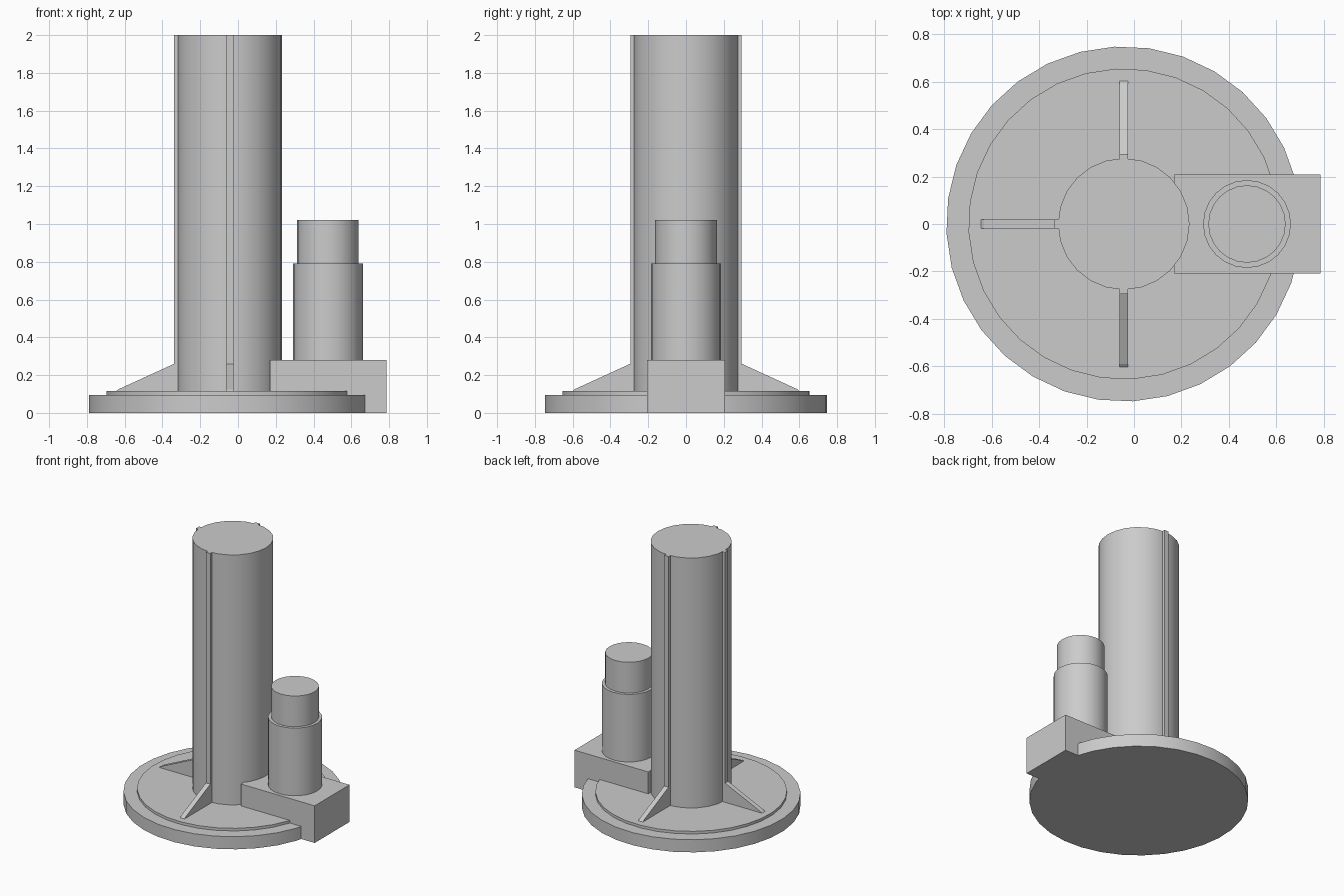
import bpy
import math

cube = bpy.data.objects.get("Cube")
if cube:
    bpy.data.objects.remove(cube, do_unlink=True)

CX = -0.043  # axis of the base and column

grey = bpy.data.materials.new("plain_grey")
grey.use_nodes = True
grey.diffuse_color = (0.6, 0.6, 0.6, 1)
grey.node_tree.nodes["Principled BSDF"].inputs["Base Color"].default_value = (0.6, 0.6, 0.6, 1)


def cylinder(name, x, radius, z0, z1, sides, turn=0):
    bpy.ops.mesh.primitive_cylinder_add(
        vertices=sides, radius=radius, depth=z1 - z0,
        location=(x, 0, (z0 + z1) / 2), rotation=(0, 0, math.radians(turn)))
    ob = bpy.context.object
    ob.name = name
    ob.data.materials.append(grey)
    bpy.ops.object.shade_smooth_by_angle(angle=math.radians(30))
    return ob


def extrusion(name, profile, width):
    """Flat plate: an (x, z) profile given thickness across y."""
    n = len(profile)
    verts = [(x, y, z) for y in (-width / 2, width / 2) for x, z in profile]
    faces = [tuple(range(n)), tuple(reversed(range(n, 2 * n)))]
    faces += [(i, i + n, (i + 1) % n + n, (i + 1) % n) for i in range(n)]
    mesh = bpy.data.meshes.new(name)
    mesh.from_pydata(verts, [], faces)
    mesh.materials.append(grey)
    ob = bpy.data.objects.new(name, mesh)
    bpy.context.collection.objects.link(ob)
    return ob


# Round base with raised pad, and the tall column
cylinder("base_plate", CX, 0.748, 0, 0.095, 32, 3)
cylinder("raised_pad", CX, 0.655, 0.09, 0.115, 32, 3)
cylinder("column", CX, 0.277, 0.1, 2.0, 24)

# Three ribs: a thin strip up the column with a sloped foot
rib = [(0.2, 0.1), (0.62, 0.1), (0.59, 0.115 + 0.01), (0.295, 0.26), (0.295, 2.0), (0.2, 2.0)]
for side, angle in (("back", 90), ("right", 180), ("front", 270)):
    ob = extrusion("rib_" + side, rib, 0.037)
    ob.location.x = CX
    ob.rotation_euler.z = math.radians(angle)

# Drive housing and the stepped motor standing on it
extrusion("drive_housing", [(0.17, 0), (0.785, 0), (0.785, 0.28), (0.17, 0.28)], 0.415)
cylinder("motor_body", 0.476, 0.185, 0.27, 0.79, 24)
cylinder("motor_cap", 0.476, 0.163, 0.78, 1.022, 24)
